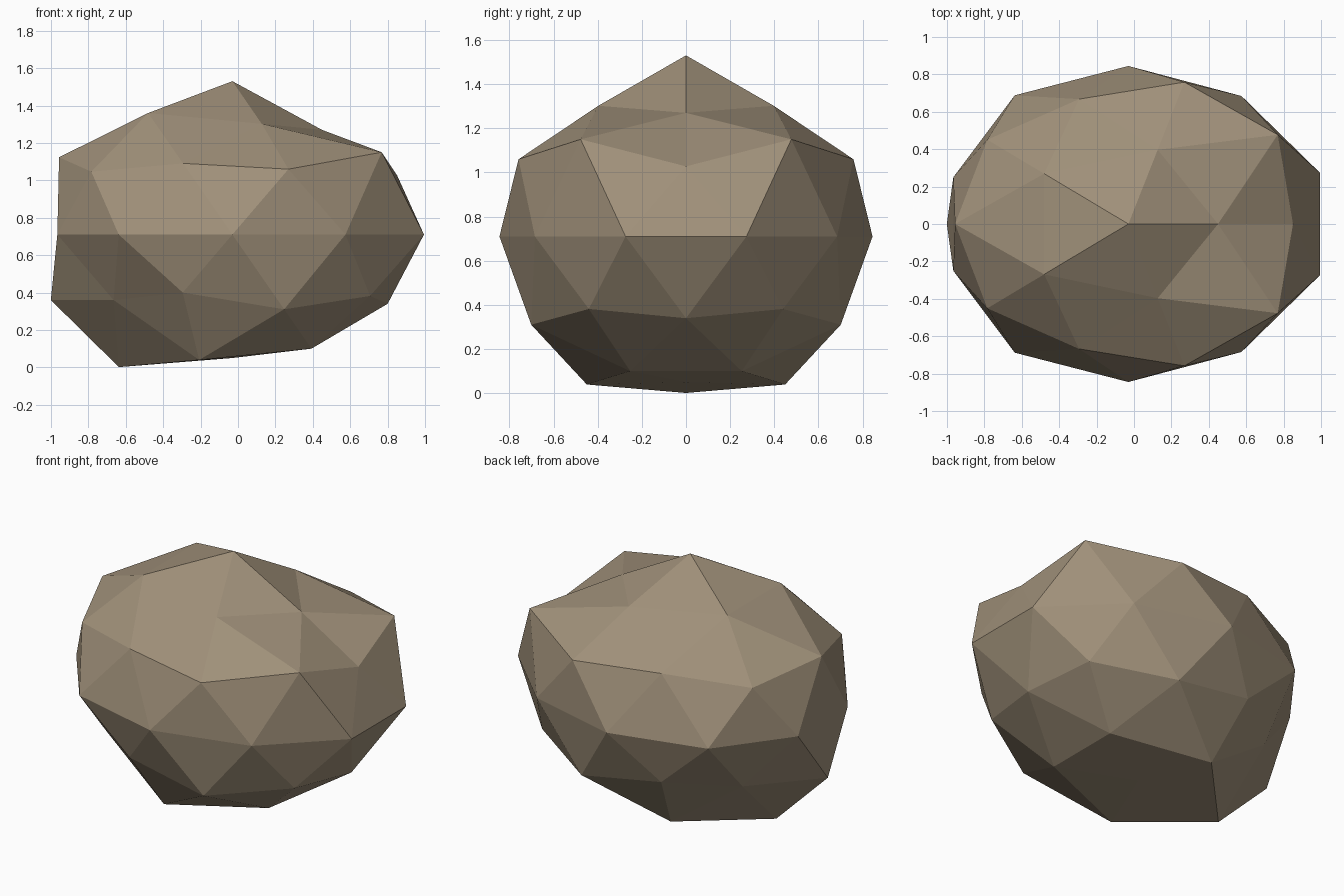
import bpy, math

if "Cube" in bpy.data.objects:
    bpy.data.objects.remove(bpy.data.objects["Cube"])

# Boulder: an icosphere whose rings of vertices are pushed in and out,
# mirrored across y. Key = ring height, values run from +x round to -x.
RINGS = {
    1.0: [0.82],
    0.9: [0.658, 0.696, 0.764],
    0.5: [0.837, 0.724, 0.786],
    0.4: [0.71, 0.782, 0.752],
    0.0: [0.777, 0.742, 0.741, 0.746, 0.71],
    -0.4: [0.734, 0.693, 0.783],
    -0.5: [0.704, 0.76, 0.666],
    -0.9: [0.717, 0.788, 0.833],
    -1.0: [0.66],
}
STRETCH = (1.386, 1.14, 1.0)
CENTRE = (-0.03, 0.0, 0.71)

bpy.ops.mesh.primitive_ico_sphere_add(subdivisions=2, radius=1)
rock = bpy.context.object
rock.name = "boulder"

for v in rock.data.vertices:
    p = v.co.normalized()
    ring = RINGS[round(p.z, 1)]
    angle = abs(math.degrees(math.atan2(p.y, p.x)))
    step = 36 if len(ring) == 5 else 72
    f = ring[min(int(angle / step + 0.1), len(ring) - 1)]
    v.co = [c + a * s * f for c, a, s in zip(CENTRE, p, STRETCH)]

# Flat faceted stone
stone = bpy.data.materials.new("warm grey stone")
stone.diffuse_color = (0.35, 0.28, 0.193, 1)
stone.use_nodes = True
stone.node_tree.nodes["Principled BSDF"].inputs["Base Color"].default_value = stone.diffuse_color
rock.data.materials.append(stone)
for poly in rock.data.polygons:
    poly.use_smooth = False
rock.data.update()
